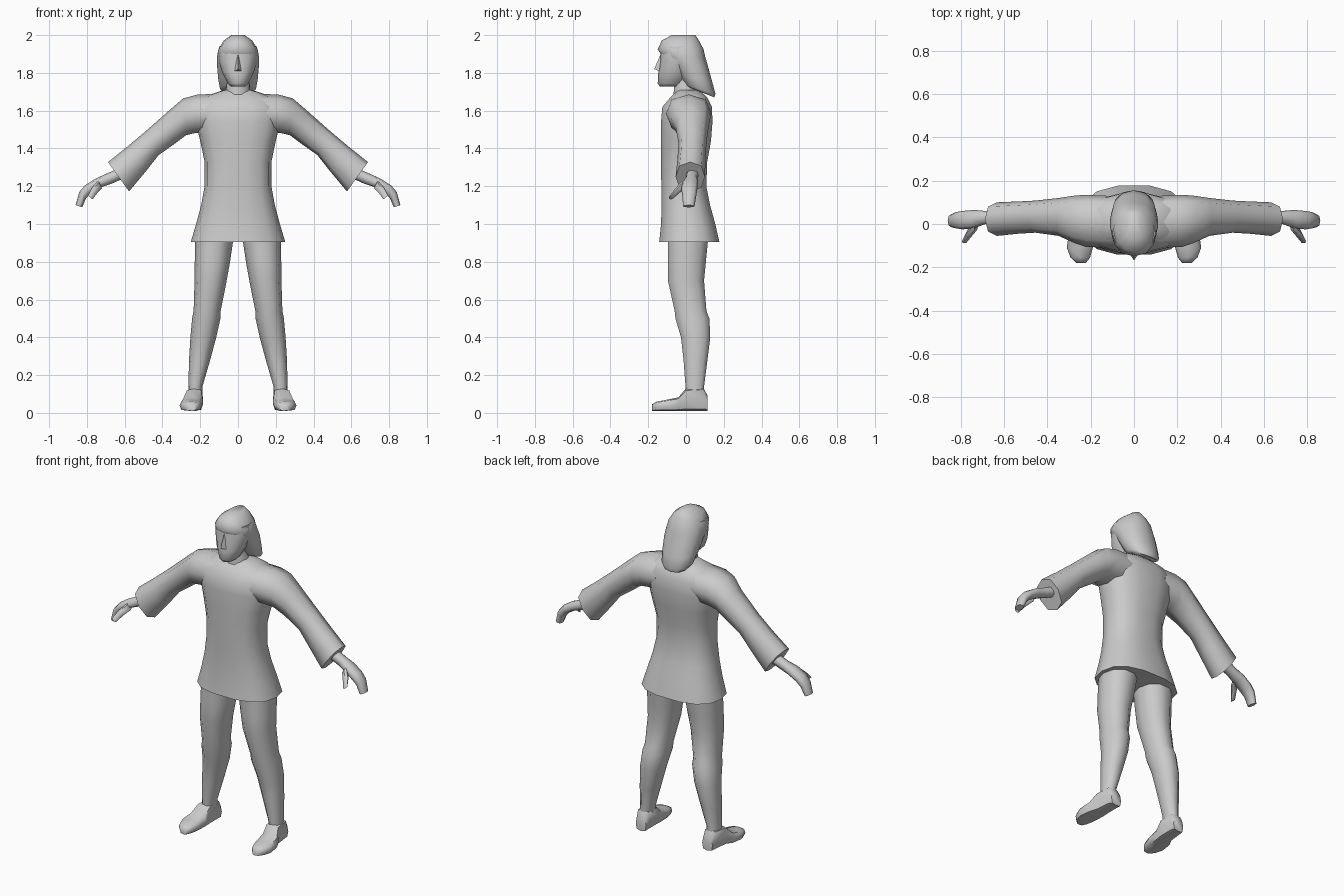
import bpy, bmesh, math
from mathutils import Vector

grey = bpy.data.materials.new("plain_grey")
grey.diffuse_color = (0.6, 0.6, 0.6, 1)


def finish(bm, name, mirror, angle=60):
    bmesh.ops.recalc_face_normals(bm, faces=bm.faces)
    me = bpy.data.meshes.new(name)
    bm.to_mesh(me)
    bm.free()
    ob = bpy.data.objects.new(name, me)
    bpy.context.collection.objects.link(ob)
    me.materials.append(grey)
    bpy.ops.object.select_all(action='DESELECT')
    ob.select_set(True)
    bpy.context.view_layer.objects.active = ob
    bpy.ops.object.shade_smooth_by_angle(angle=math.radians(angle))
    if mirror:
        ob.modifiers.new("Mirror", 'MIRROR').use_mirror_merge = False
    return ob


def ring(c, u, v, n, p):
    """Rounded section: p = 1 is an ellipse, smaller is boxier."""
    pts = []
    for i in range(n):
        a = 2 * math.pi * i / n
        s, t = math.cos(a), math.sin(a)
        pts.append(c + u * math.copysign(abs(s) ** p, s) + v * math.copysign(abs(t) ** p, t))
    return pts


def loft(name, rings, mirror=False, angle=60):
    bm = bmesh.new()
    rows = [[bm.verts.new(p) for p in r] for r in rings]
    n = len(rows[0])
    for a, b in zip(rows, rows[1:]):
        for i in range(n):
            j = (i + 1) % n
            bm.faces.new((a[i], a[j], b[j], b[i]))
    bm.faces.new(rows[0])
    bm.faces.new(rows[-1])
    return finish(bm, name, mirror, angle)


def level(z, x0, x1, y0, y1, n=12, p=0.85, tilt=0.0):
    """Section at height z; tilt lowers its back and raises its front."""
    return ring(Vector(((x0 + x1) / 2, (y0 + y1) / 2, z)), Vector(((x1 - x0) / 2, 0, 0)),
                Vector((0, (y1 - y0) / 2, -tilt)), n, p)


def limb(top, bot, y0, y1, n=8, p=0.85):
    """Section of an arm between an upper and a lower (x, z) point."""
    a, b = Vector((top[0], 0, top[1])), Vector((bot[0], 0, bot[1]))
    c = (a + b) / 2
    c.y = (y0 + y1) / 2
    return ring(c, (a - b) / 2, Vector((0, (y1 - y0) / 2, 0)), n, p)


# Tunic body, from hem to collar
loft("tunic", [level(z, -w, w, f, b, 14, 0.8) for z, w, f, b in [
    (0.905, 0.25, -0.145, 0.18), (1.0, 0.222, -0.135, 0.158), (1.1, 0.195, -0.132, 0.13),
    (1.2, 0.177, -0.133, 0.11), (1.33, 0.177, -0.135, 0.115), (1.44, 0.20, -0.136, 0.135),
    (1.54, 0.225, -0.135, 0.143), (1.62, 0.225, -0.128, 0.14), (1.67, 0.19, -0.085, 0.115),
    (1.698, 0.11, -0.055, 0.085), (1.71, 0.07, -0.045, 0.06)]])

# Sleeves with flared cuffs
loft("sleeve", [limb(*r) for r in [
    ((0.10, 1.69), (0.14, 1.49), -0.11, 0.13),
    ((0.215, 1.685), (0.235, 1.48), -0.105, 0.135),
    ((0.29, 1.665), (0.275, 1.47), -0.085, 0.13),
    ((0.36, 1.605), (0.335, 1.425), -0.055, 0.12),
    ((0.49, 1.49), (0.42, 1.365), -0.04, 0.108),
    ((0.585, 1.41), (0.487, 1.28), -0.045, 0.104),
    ((0.688, 1.328), (0.577, 1.172), -0.055, 0.10)]], True)

# Hands and thumbs
loft("hand", [limb(*r) for r in [
    ((0.62, 1.30), (0.585, 1.25), 0.0, 0.07),
    ((0.70, 1.265), (0.67, 1.213), 0.0, 0.06),
    ((0.755, 1.24), (0.725, 1.195), -0.02, 0.065),
    ((0.81, 1.205), (0.775, 1.165), -0.025, 0.06),
    ((0.84, 1.17), (0.805, 1.135), -0.02, 0.055),
    ((0.86, 1.10), (0.825, 1.088), -0.015, 0.045)]], True)
loft("thumb", [limb(*r, n=6) for r in [
    ((0.74, 1.23), (0.72, 1.19), -0.03, 0.01),
    ((0.775, 1.19), (0.745, 1.165), -0.062, -0.025),
    ((0.795, 1.15), (0.77, 1.13), -0.09, -0.068)]], True)

# Legs
loft("leg", [level(*r, n=10, p=0.9) for r in [
    (0.08, 0.19, 0.265, 0.0, 0.10), (0.14, 0.188, 0.262, -0.005, 0.098),
    (0.27, 0.15, 0.26, -0.015, 0.115), (0.40, 0.115, 0.252, -0.03, 0.132),
    (0.50, 0.093, 0.243, -0.06, 0.128), (0.54, 0.092, 0.235, -0.064, 0.112),
    (0.70, 0.06, 0.23, -0.10, 0.10), (0.80, 0.042, 0.229, -0.10, 0.11),
    (0.95, 0.02, 0.226, -0.10, 0.125)]], True)

# Feet, from heel to toe
loft("foot", [ring(Vector((x, y, 0.005 + h / 2)), Vector((w, 0, 0)), Vector((0, 0, h / 2 - 0.005)), 8, 0.6)
              for y, x, w, h in [
    (0.115, 0.225, 0.035, 0.09), (0.09, 0.227, 0.042, 0.135), (0.0, 0.232, 0.048, 0.13),
    (-0.04, 0.243, 0.058, 0.082), (-0.11, 0.25, 0.06, 0.068), (-0.155, 0.248, 0.045, 0.06),
    (-0.18, 0.244, 0.022, 0.045)]], True)

# Neck and face
loft("neck", [level(z, -w, w, f, b, 10, 1) for z, w, f, b in [
    (1.66, 0.08, -0.07, 0.075), (1.70, 0.065, -0.068, 0.06), (1.78, 0.055, -0.065, 0.055)]])
loft("face", [level(z, -w, w, f, b, 12, 0.95) for z, w, f, b in [
    (1.727, 0.036, -0.138, -0.03), (1.745, 0.055, -0.15, 0.0), (1.80, 0.083, -0.147, 0.03),
    (1.86, 0.10, -0.137, 0.05), (1.90, 0.105, -0.134, 0.05), (1.94, 0.10, -0.13, 0.05)]])

# Nose wedge
bm = bmesh.new()
top, left, right, tip, base = [bm.verts.new(p) for p in (
    (0, -0.132, 1.905), (-0.02, -0.138, 1.808), (0.02, -0.138, 1.808),
    (0, -0.168, 1.82), (0, -0.12, 1.82))]
for f in ((top, left, tip), (top, tip, right), (left, right, tip),
          (top, base, left), (top, right, base), (left, base, right)):
    bm.faces.new(f)
finish(bm, "nose", False, 40)

# Hair, from crown to the drooping back edge
loft("hair", [level(z, -w, w, f, b, 12, 0.9, t) for z, w, f, b, t in [
    (2.0, 0.035, -0.075, 0.05, 0), (1.972, 0.075, -0.128, 0.068, 0),
    (1.925, 0.104, -0.15, 0.093, 0), (1.885, 0.111, -0.125, 0.102, 0),
    (1.84, 0.111, -0.075, 0.115, 0), (1.77, 0.105, -0.04, 0.138, 0.015),
    (1.715, 0.095, -0.01, 0.156, 0.025), (1.70, 0.082, 0.0, 0.15, 0.03)]])
